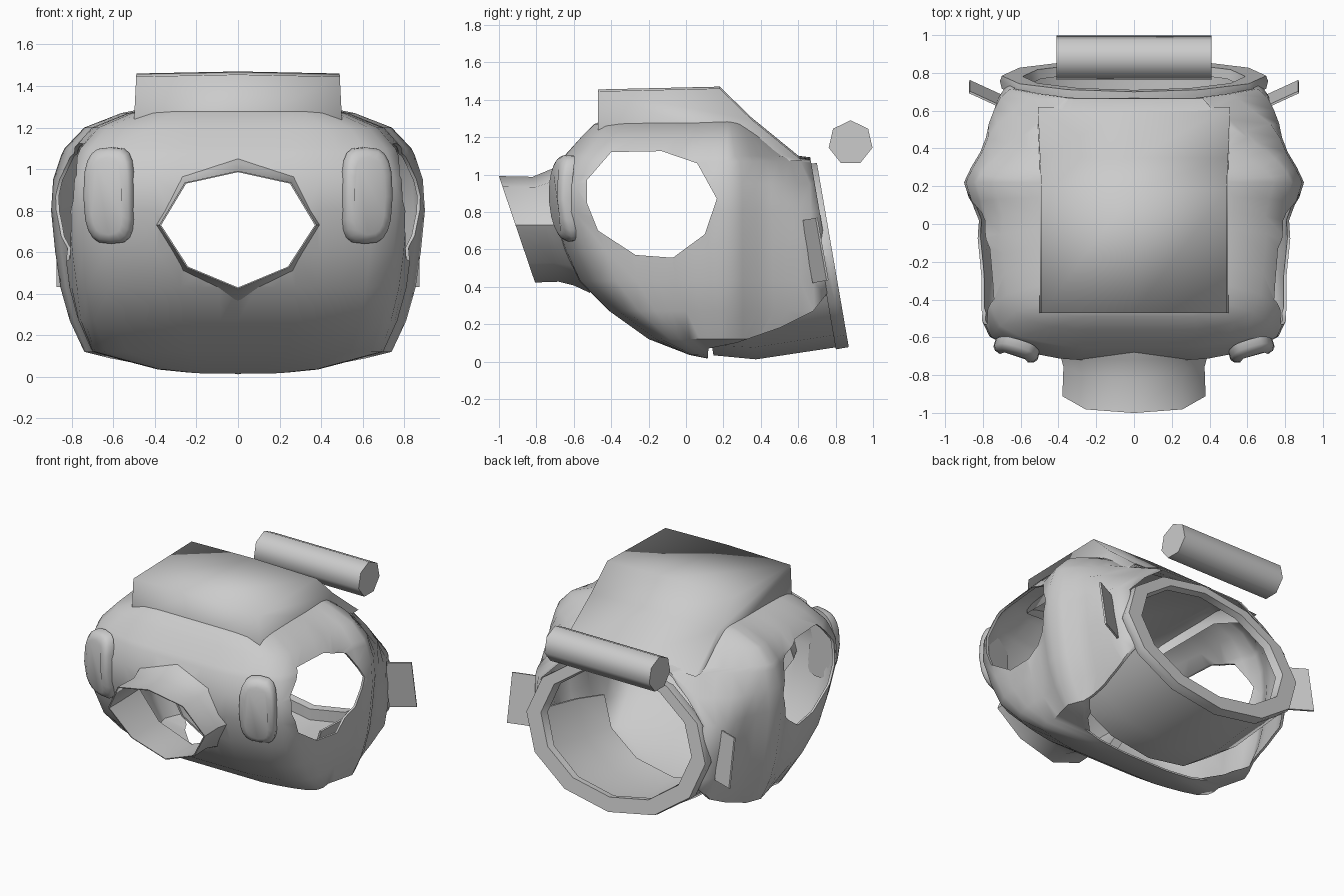
import bpy, bmesh, math
from mathutils import Vector, Matrix

if "Cube" in bpy.data.objects:
    bpy.data.objects.remove(bpy.data.objects["Cube"])

grey = bpy.data.materials.new("light_grey")
grey.diffuse_color = (0.6, 0.6, 0.6, 1)
grey.use_nodes = True
grey.node_tree.nodes["Principled BSDF"].inputs["Base Color"].default_value = grey.diffuse_color


def finish(ob, angle=40):
    """Give the part its colour and smooth shading with sharp edges kept."""
    ob.data.materials.clear()
    ob.data.materials.append(grey)
    bpy.ops.object.select_all(action='DESELECT')
    ob.select_set(True)
    bpy.context.view_layer.objects.active = ob
    bpy.ops.object.shade_smooth_by_angle(angle=math.radians(angle))


def add_loft(bm, rings, loop=False):
    """Skin rings of equal length; loop joins last to first, otherwise cap."""
    vs = [[bm.verts.new(p) for p in r] for r in rings]
    n = len(vs[0])
    pairs = list(zip(vs, vs[1:])) + ([(vs[-1], vs[0])] if loop else [])
    faces = [bm.faces.new((a[i], a[(i + 1) % n], b[(i + 1) % n], b[i]))
             for a, b in pairs for i in range(n)]
    if not loop:
        faces += [bm.faces.new(vs[0][::-1]), bm.faces.new(vs[-1])]
    bmesh.ops.recalc_face_normals(bm, faces=faces)
    return faces


def to_object(name, bm):
    me = bpy.data.meshes.new(name)
    bm.to_mesh(me)
    bm.free()
    ob = bpy.data.objects.new(name, me)
    bpy.context.collection.objects.link(ob)
    return ob


def loft(name, rings, loop=False):
    bm = bmesh.new()
    add_loft(bm, rings, loop)
    return to_object(name, bm)


def cut(ob, cutter):
    cutter.hide_render = True
    mod = ob.modifiers.new("cut", 'BOOLEAN')
    mod.operation, mod.solver, mod.object = 'DIFFERENCE', 'EXACT', cutter
    bpy.context.view_layer.objects.active = ob
    bpy.ops.object.modifier_apply(modifier=mod.name)
    bpy.data.objects.remove(cutter)


def spow(v, e):
    return math.copysign(abs(v) ** e, v)


# Body shell: level sections of height, half width, front y, back y
SECTIONS = [(0.015, 0.2, 0.12, 0.5), (0.035, 0.40, 0.02, 0.8), (0.12, 0.74, -0.2, 0.97),
            (0.27, 0.81, -0.41, 0.97), (0.43, 0.855, -0.57, 0.96), (0.6, 0.88, -0.65, 0.95),
            (0.8, 0.9, -0.72, 0.94), (0.95, 0.89, -0.72, 0.93), (1.07, 0.85, -0.67, 0.85),
            (1.1, 0.835, -0.65, 0.6), (1.2, 0.74, -0.56, 0.47), (1.27, 0.56, -0.49, 0.38),
            (1.29, 0.46, -0.44, 0.34)]
MID = 0.22
# Width factor along y: swollen behind the side openings, pinched after them
WIDTH = [(-2, 0.91), (-0.3, 0.92), (-0.06, 0.95), (0.02, 0.93), (0.22, 1.0),
         (0.42, 0.91), (0.6, 0.97), (0.72, 1.08), (2, 1.08)]


def width(y):
    for (y0, a), (y1, b) in zip(WIDTH, WIDTH[1:]):
        if y <= y1:
            return a + (b - a) * (y - y0) / (y1 - y0)


def section(z, w, f, b, n=56):
    ring = []
    # half width of the rear collar at this height
    rim = 0.70 * math.sqrt(max(0.15, 1 - (max(z - 0.57, 0) / 0.5) ** 2))
    for i in range(n):
        a = 2 * math.pi * i / n
        c, s = math.cos(a), math.sin(a)
        e = 2 if s > 0 else 9               # round back, boxy front
        r = (abs(c) ** e + abs(s) ** e) ** (-1 / e)
        t = abs(s) * r
        y = MID + t * ((b if s > 0 else f) - MID)
        x = w * c * r * width(y)
        if s < 0:                           # front face swept back at its sides
            y += 0.08 * t ** 4 * min(max((abs(x) - 0.35) / 0.45, 0), 1)
        elif z > 0.5:                       # shoulders close in on the collar
            x = math.copysign(min(abs(x), rim + 0.02 + 1.3 * max(0.72 - y, 0)), x)
        ring.append(Vector((x, y, z)))
    return ring


outer = [section(*s) for s in SECTIONS]
core = Vector((0, 0.1, 0.65))
inner = [[core + (p - core) * 0.982 for p in r] for r in outer]
bm = bmesh.new()
add_loft(bm, outer)
bmesh.ops.reverse_faces(bm, faces=add_loft(bm, inner))
body = to_object("body_shell", bm)

# Side openings, cut straight through
SIDE = [(-0.53, 0.97), (-0.4, 1.12), (-0.13, 1.125), (0.06, 1.06), (0.165, 0.87),
        (0.10, 0.68), (-0.07, 0.555), (-0.27, 0.57), (-0.47, 0.70), (-0.53, 0.85)]
cut(body, loft("side_cutter", [[(x, y, z) for y, z in SIDE] for x in (-1.2, 1.2)]))

# Lower rear edge of the body, where the rear tube shows
LOWER = [(0.1, -0.2), (0.12, 0.07), (0.27, 0.1), (0.5, 0.18), (0.68, 0.27), (0.76, 0.37),
         (1.3, 0.5), (1.3, -0.2)]
cut(body, loft("lower_cutter", [[(x, y, z) for y, z in LOWER] for x in (-1.2, 1.2)]))

# Front opening
FRONT = [(0, 0.985), (0.25, 0.93), (0.37, 0.73), (0.24, 0.53),
         (0, 0.43), (-0.24, 0.53), (-0.37, 0.73), (-0.25, 0.93)]
FZ = 0.72


def front_ring(scale, t, rise=1.0):
    """Front outline; t runs from the slanted mouth (0) to the body (1)."""
    ring = []
    for x, z in FRONT:
        x, z = x * scale, FZ + (z - FZ) * scale * (rise if z > FZ else 1)
        mouth = -1.0 + (0.99 - z) * 0.34
        base = -0.55 - (z - 0.42) * 0.16
        ring.append((x, mouth + (base - mouth) * t, z))
    return ring


cut(body, loft("front_cutter", [[(x * 1.02, y, FZ + (z - FZ) * 1.02) for x, z in FRONT]
                                for y in (-1.2, -0.2)]))

# Rear opening: everything behind a slanted plane is removed
RC = Vector((0, 0.785, 0.57))
RN = Vector((0, 1, 0.173)).normalized()
RU = Vector((0, -RN.z, RN.y))


def rear_point(x, u, d):
    return RC + Vector((x, 0, 0)) + RU * u + RN * d


cut(body, loft("rear_cutter", [[rear_point(x, u, d) for x, u in
                                ((-1.5, -1.5), (1.5, -1.5), (1.5, 1.5), (-1.5, 1.5))]
                               for d in (-0.03, 1.5)]))
finish(body, 50)


# Rear collar: twelve-sided flat rim
def rear_ring(w, h, d, lift=0.0, corners=range(12)):
    return [rear_point(w * math.cos(i * math.pi / 6), lift + h * math.sin(i * math.pi / 6), d)
            for i in corners]


finish(loft("rear_collar", [rear_ring(0.70, 0.5, 0), rear_ring(0.71, 0.5, -0.03),
                            rear_ring(0.70, 0.5, -0.07), rear_ring(0.57, 0.42, -0.05, 0.02),
                            rear_ring(0.59, 0.42, 0, 0.02)], loop=True))

# Lower half tube running forward from the collar under the body
tube = []
for w, h, d in ((0.69, 0.49, -0.04), (0.66, 0.48, -0.5), (0.6, 0.42, -0.72)):
    tube.append(rear_ring(w, h, d, 0, range(6, 13))
                + rear_ring(w - 0.015, h - 0.015, d, 0, range(12, 5, -1)))
finish(loft("rear_tube", tube), 50)

# Front spout: slanted tube flaring into the body
finish(loft("front_spout", [front_ring(1.025, 0), front_ring(1.01, 0.5), front_ring(1.08, 0.8, 1.08),
                            front_ring(1.22, 1.12, 1.12), front_ring(1.02, 1.12),
                            front_ring(1.0, 0.5), front_ring(1.0, 0)], loop=True), 50)

# Raised roof deck with sloping back, open underneath
DECK = [(-0.47, 1.2), (-0.47, 1.455), (0.18, 1.47), (0.35, 1.305), (0.62, 1.085), (0.5, 1.08), (0.2, 1.2)]
bm = bmesh.new()
add_loft(bm, [[(x * (1 + 0.1 * (1.46 - z)), y, z - 0.01 * (x != 0)) for y, z in DECK]
              for x in (-0.49, 0, 0.49)])
bm.normal_update()
under = [f for f in bm.faces if f.normal.z < -0.3]
bmesh.ops.delete(bm, geom=under, context='FACES')
finish(to_object("roof_deck", bm), 180)

# Rear roller
bm = bmesh.new()
add_loft(bm, [[(x, 0.88 + 0.12 * math.sin(i * 2 * math.pi / 7),
                1.17 + 0.12 * math.cos(i * 2 * math.pi / 7)) for i in range(7)]
              for x in (-0.41, 0.41)])
finish(to_object("rear_roller", bm), 60)


# Front pads: curved, rounded lozenges
def pad_ring(inset, y, n=20):
    ring = []
    for i in range(n):
        a = 2 * math.pi * i / n
        x = (0.122 - inset) * spow(math.cos(a), 0.6)
        z = (0.232 - inset) * spow(math.sin(a), 0.6)
        ring.append(Vector((x, y + 0.9 * z * z, z)))
    return ring


for side, label in ((1, "right"), (-1, "left")):
    pad = loft("front_pad_" + label, [pad_ring(0, 0.03), pad_ring(0, -0.01),
                                      pad_ring(0.015, -0.028), pad_ring(0.045, -0.038)])
    pad.data.transform(Matrix.Translation((side * 0.625, -0.675, 0.87))
                       @ Matrix.Rotation(side * math.radians(17), 4, 'Z')
                       @ Matrix.Rotation(math.radians(3), 4, 'X'))
    finish(pad, 60)

    # Thin side tabs beside the collar
    bm = bmesh.new()
    bmesh.ops.create_cube(bm, size=1)
    bm.transform(Matrix.Translation((side * 0.79, 0.69, 0.595))
                 @ Matrix.Rotation(math.radians(10), 4, 'X')
                 @ Matrix.Rotation(side * math.radians(25), 4, 'Z')
                 @ Matrix.Diagonal((0.18, 0.012, 0.34, 1)))
    finish(to_object("side_tab_" + label, bm))
